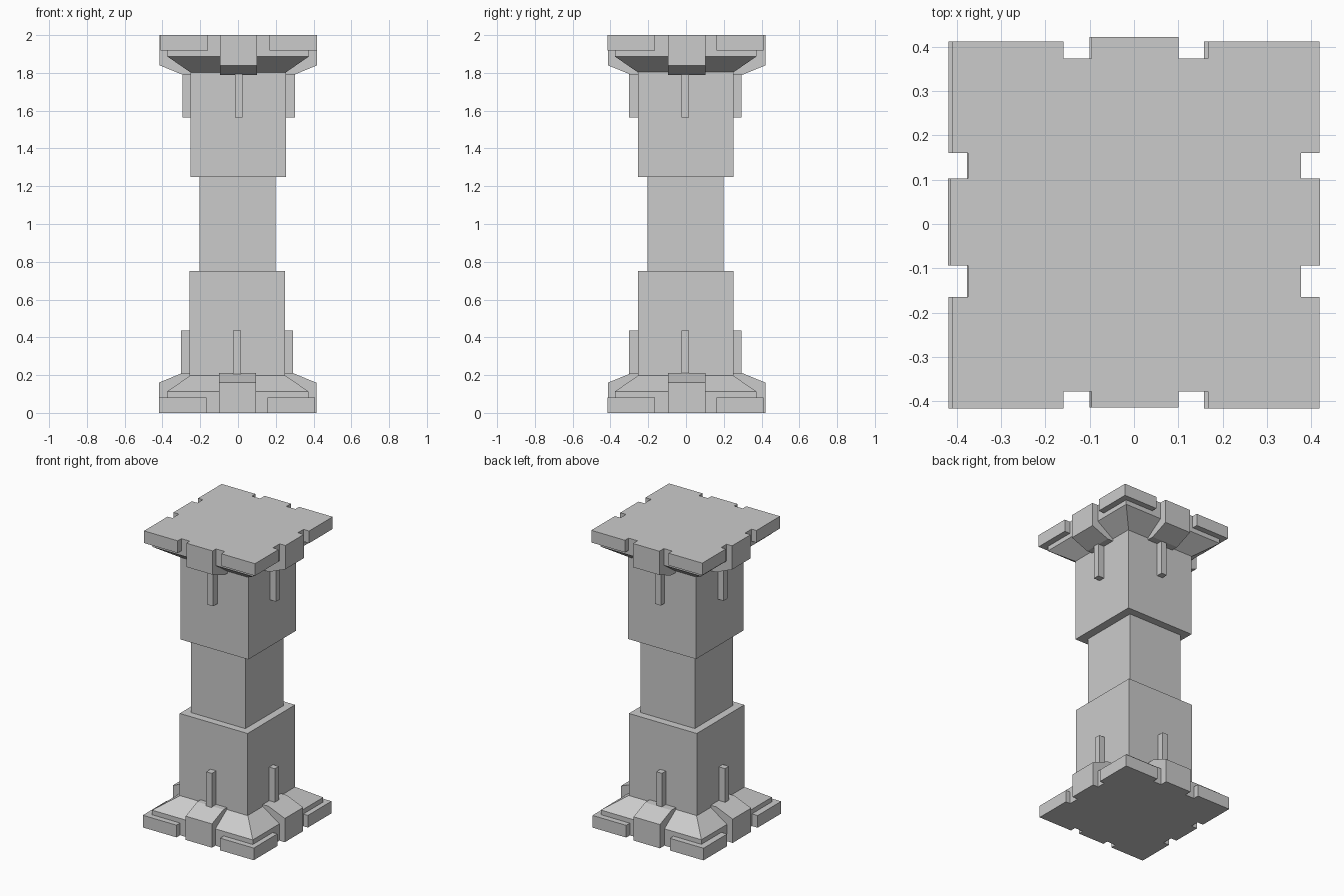
import bpy, bmesh
from math import pi
from mathutils import Matrix, Vector

if "Cube" in bpy.data.objects:
    bpy.data.objects.remove(bpy.data.objects["Cube"])

HEIGHT = 2.0


def prism(bm, profile, half_width):
    """Extrude an (x, z) outline across y, centred on y = 0."""
    rings = [[bm.verts.new((x, s * half_width, z)) for x, z in profile] for s in (-1, 1)]
    for ring in rings:
        bm.faces.new(ring)
    n = len(profile)
    for i in range(n):
        j = (i + 1) % n
        bm.faces.new((rings[0][i], rings[0][j], rings[1][j], rings[1][i]))


def square_stack(bm, profile):
    """Loft square rings given as (half size, z)."""
    rings = [[bm.verts.new((sx * r, sy * r, z))
              for sx, sy in ((-1, -1), (1, -1), (1, 1), (-1, 1))] for r, z in profile]
    bm.faces.new(rings[0])
    bm.faces.new(rings[-1])
    for a, b in zip(rings, rings[1:]):
        for i in range(4):
            j = (i + 1) % 4
            bm.faces.new((a[i], a[j], b[j], b[i]))


def part(name, build, profile, width=None, angle=0.0, offset=(0, 0), flip=False):
    bm = bmesh.new()
    if width is None:
        build(bm, profile)
    else:
        build(bm, profile, width)
    bm.transform(Matrix.Rotation(angle, 4, 'Z'))
    bm.transform(Matrix.Translation(Vector((*offset, 0))))
    if flip:
        for v in bm.verts:
            v.co.z = HEIGHT - v.co.z
    bmesh.ops.recalc_face_normals(bm, faces=bm.faces)
    mesh = bpy.data.meshes.new(name)
    bm.to_mesh(mesh)
    bm.free()
    obj = bpy.data.objects.new(name, mesh)
    bpy.context.collection.objects.link(obj)
    return obj


def corner_block(bm, profile):
    """Square slab set out diagonally: profile = (inner, outer, height)."""
    inner, outer, h = profile
    size = outer - inner
    mid = (inner + outer) / 2
    m = Matrix.Translation((mid, mid, h / 2)) @ Matrix.Diagonal((size, size, h, 1))
    bmesh.ops.create_cube(bm, size=1, matrix=m)


# Slim middle of the column
part("shaft", square_stack, [(0.202, 0.70), (0.202, 1.30)], offset=(-0.003, -0.003))

# Matching base and capital, the capital turned upside down
for end, flip, ox in (("base", False, -0.005), ("capital", True, 0.004)):
    # Thick block and sloped plinth
    part(end + "_block", square_stack, [(0.253, 0.15), (0.253, 0.75)],
         offset=(ox * 0.6, -0.002), flip=flip)
    part(end + "_plinth", square_stack, [(0.375, 0), (0.375, 0.113), (0.253, 0.197)],
         offset=(ox * 0.2, -0.002), flip=flip)
    for k in range(4):
        a = k * pi / 2
        # Corner slabs
        part(f"{end}_corner_{k}", corner_block, (0.1625, 0.4135, 0.082),
             angle=a, offset=(ox, -0.002), flip=flip)
        # Side brackets with a sloped top
        part(f"{end}_bracket_{k}", prism,
             [(0.2, 0), (0.417, 0), (0.417, 0.16), (0.295, 0.21), (0.2, 0.21)],
             0.098, angle=a, offset=(ox * 0.5, 0.004), flip=flip)
        # Narrow upright ribs
        part(f"{end}_rib_{k}", prism,
             [(0.2, 0.18), (0.297, 0.18), (0.297, 0.436), (0.2, 0.436)],
             0.021, angle=a, offset=(ox, -0.004), flip=flip)
